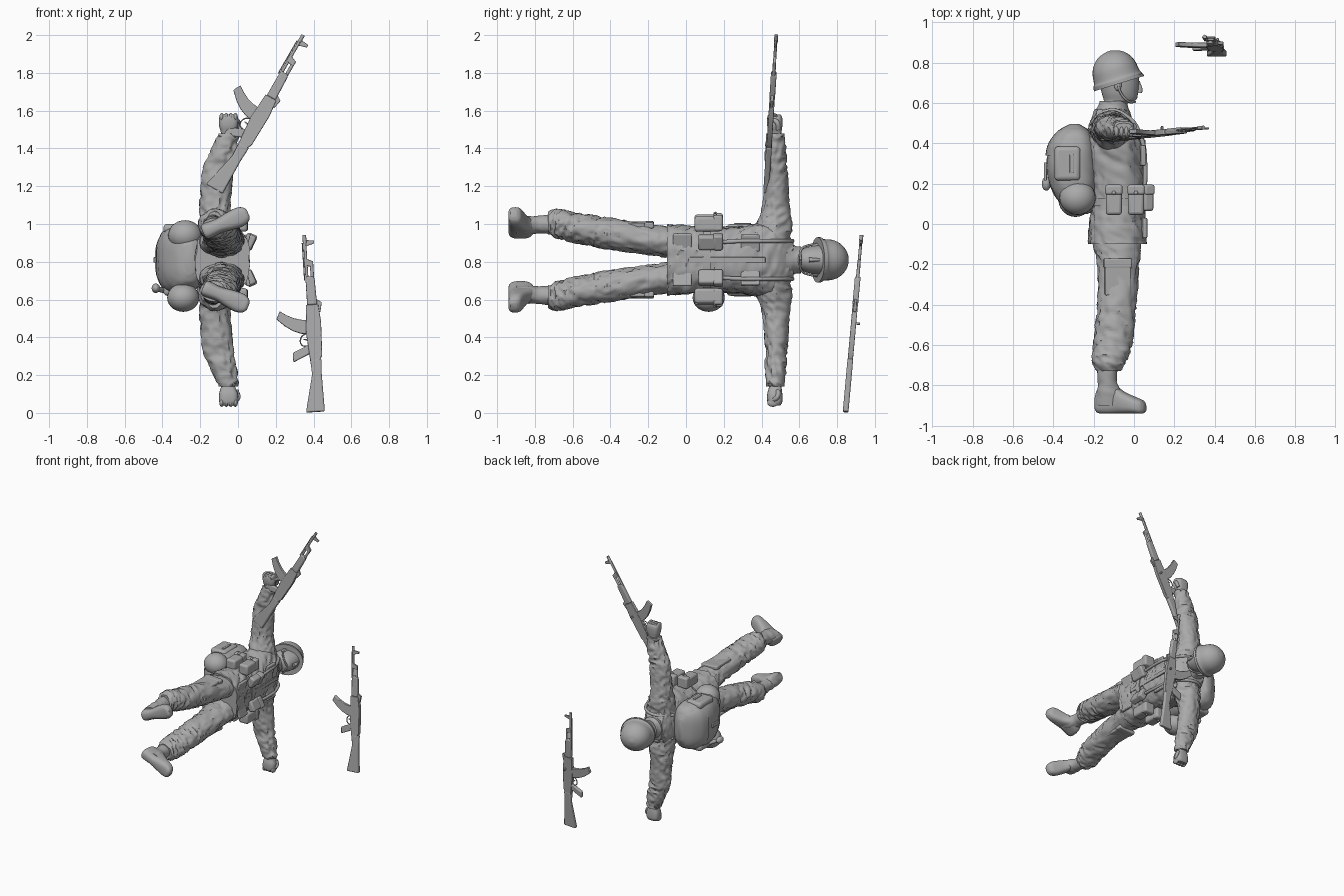
import bpy, bmesh, math
from mathutils import Matrix, Vector, noise

if "Cube" in bpy.data.objects:
    bpy.data.objects.remove(bpy.data.objects["Cube"])

grey = bpy.data.materials.new("plain_grey")
grey.use_nodes = True
grey.diffuse_color = (0.4, 0.4, 0.4, 1)
grey.node_tree.nodes["Principled BSDF"].inputs["Base Color"].default_value = grey.diffuse_color


def body_frame(side=1):
    """Centimetres, y towards the head, x towards the face, z out along one arm."""
    return Matrix.Translation((0, 0, 0.81)) @ Matrix.Diagonal((0.01, 0.01, 0.01 * side, 1))


BODY = body_frame()
SIDES = (("left", body_frame(1)), ("right", body_frame(-1)))


def finish(name, bm, frame, bevel=0.0):
    bm.transform(frame)
    bmesh.ops.recalc_face_normals(bm, faces=bm.faces)
    mesh = bpy.data.meshes.new(name)
    bm.to_mesh(mesh)
    bm.free()
    mesh.materials.append(grey)
    mesh.shade_smooth()
    mesh.set_sharp_from_angle(angle=math.radians(45))
    obj = bpy.data.objects.new(name, mesh)
    bpy.context.collection.objects.link(obj)
    if bevel:
        mod = obj.modifiers.new("soft_edges", "BEVEL")
        mod.width, mod.segments = bevel * 0.01, 3


def spline(a, b, c, d, t):
    return 0.5 * (2 * b + (c - a) * t + (2 * a - 5 * b + 4 * c - d) * t * t
                  + (3 * b - a - 3 * c + d) * t ** 3)


def loft(name, frame, axis, sections, fold=0.0, square=2.0, steps=6, sides=32):
    """Skin rings given as (position on axis, low, high, low, high)."""
    rows = [sections[0]] + list(sections) + [sections[-1]]
    rings = []
    for i in range(1, len(rows) - 2):
        for k in range(steps):
            rings.append([spline(*quad, k / steps) for quad in zip(*rows[i - 1:i + 3])])
    rings.append(rows[-1])
    others = [n for n in range(3) if n != axis]
    bm = bmesh.new()
    loops = []
    for pos, p0, p1, q0, q1 in rings:
        loop = []
        for s in range(sides):
            a = math.tau * s / sides
            c, d = (math.copysign(abs(f) ** (2 / square), f) for f in (math.cos(a), math.sin(a)))
            centre, p = Vector((0, 0, 0)), Vector((0, 0, 0))
            centre[axis] = p[axis] = pos
            centre[others[0]], centre[others[1]] = (p0 + p1) / 2, (q0 + q1) / 2
            p[others[0]] = centre[others[0]] + c * (p1 - p0) / 2
            p[others[1]] = centre[others[1]] + d * (q1 - q0) / 2
            if fold:
                # cloth creases
                crease = noise.noise(Vector((p.x + p.y, p.y - p.z * 0.6, p.z)) * 0.2)
                p += (p - centre).normalized() * fold * (0.5 - 2 * abs(crease))
            loop.append(bm.verts.new(p))
        loops.append(loop)
    for a, b in zip(loops, loops[1:]):
        for s in range(sides):
            n = (s + 1) % sides
            bm.faces.new((a[s], a[n], b[n], b[s]))
    bm.faces.new(loops[0])
    bm.faces.new(loops[-1])
    finish(name, bm, frame)


def even(*rows):
    """Sections symmetrical about the body's middle plane."""
    return [(y, x0, x1, -half, half) for y, x0, x1, half in rows]


def ball(name, frame, centre, radii):
    bm = bmesh.new()
    bmesh.ops.create_uvsphere(bm, u_segments=24, v_segments=14, radius=1)
    finish(name, bm, frame @ Matrix.Translation(centre) @ Matrix.Diagonal((*radii, 1)))


def box(name, frame, centre, size, bevel=1.0, turn=0.0):
    bm = bmesh.new()
    bmesh.ops.create_cube(bm, size=1)
    place = Matrix.Translation(centre) @ Matrix.Rotation(math.radians(turn), 4, "Y")
    finish(name, bm, frame @ place @ Matrix.Diagonal((*size, 1)), bevel)


def plate(name, frame, outline, thick, bevel=0.4):
    bm = bmesh.new()
    face = bm.faces.new([bm.verts.new((x, y, -thick / 2)) for x, y in outline])
    new = bmesh.ops.extrude_face_region(bm, geom=[face])["geom"]
    bmesh.ops.translate(bm, vec=(0, 0, thick),
                        verts=[v for v in new if isinstance(v, bmesh.types.BMVert)])
    finish(name, bm, frame, bevel)


def tube(name, frame, points, radius):
    curve = bpy.data.curves.new(name, "CURVE")
    curve.dimensions = "3D"
    curve.bevel_depth, curve.bevel_resolution = radius * 0.01, 3
    curve.use_fill_caps = True
    path = curve.splines.new("BEZIER")
    path.bezier_points.add(len(points) - 1)
    for knot, p in zip(path.bezier_points, points):
        knot.co = frame @ Vector(p)
        knot.handle_left_type = knot.handle_right_type = "AUTO"
    curve.materials.append(grey)
    bpy.context.collection.objects.link(bpy.data.objects.new(name, curve))


# Jacket, collar and belt
loft("jacket", BODY, 1, even((-10, -22.5, 6, 18.5), (0, -22, 5.5, 18), (12, -21, 5, 16.5),
     (25, -23, 5, 17), (38, -24, 4, 19), (46, -23, 2, 19), (52, -21, -1, 15), (57, -19, -4, 9)),
     fold=1.2, square=2.5, steps=8, sides=64)
loft("collar", BODY, 1, even((53, -21, -1, 10), (58, -18, -3, 7.5), (61, -17, -4, 7)), fold=0.4)
loft("belt", BODY, 1, even((9, -22, 6, 17.5), (13, -22, 6, 17.5)), square=2.5)
box("jacket_placket", BODY, (5, 22, 0), (1.2, 40, 3), 0.3)

# Head and helmet
loft("head", BODY, 1, even((54, -15, -5, 6), (60, -15, -3, 5.5), (61.5, -15, 1, 5.8), (65, -16, 2, 7),
     (70, -17, 2.5, 7.7), (75, -17, 2, 7.7), (79, -14, -1, 5)))
loft("nose", BODY, 1, even((65, 1, 4, 1.3), (67, 1, 4.2, 1.1), (71, 1, 2.8, 0.7)))
tilt = BODY @ Matrix.Translation((-8, 71, 0)) @ Matrix.Rotation(math.radians(17), 4, "Z")
loft("helmet", tilt, 1, even((-1, -12.5, 12.5, 11.7), (0.5, -12.5, 12.5, 11.7), (2, -11.8, 11.8, 11),
     (7, -11, 11, 10.5), (11, -9, 9, 8.5), (14, -5.5, 5.5, 5), (15.4, -1, 1, 1)))
loft("helmet_brim", tilt, 1, even((-1.5, -12.8, 13.2, 12), (0, -12.8, 13, 12)))

for side, frame in SIDES:
    # Arm and fist
    loft(side + "_sleeve", frame, 2, [(8, -22, 0, 36, 55), (18, -21, -2, 37, 56),
         (26, -20.5, -4, 40, 55), (38, -19.5, -3.5, 41.5, 54), (48, -18.5, -2.5, 42, 53.5),
         (56, -15, -1, 42, 53), (64, -11.5, 0, 42.5, 52), (67, -10.5, -0.5, 43, 51.5)],
         fold=1.2, sides=48, steps=8)
    loft(side + "_hand", frame, 2, [(63, -9, -1.5, 44, 50), (67, -9, -1.5, 44, 50.5),
         (71, -10, 0, 43, 51), (75, -10, 0, 43, 51), (77, -9, -1, 44, 50)], square=3)
    for i in range(4):
        ball(f"{side}_finger_{i}", frame, (-8.6 + 2.4 * i, 46, 75.5), (1.3, 3, 2.3))
    tube(side + "_thumb", frame, [(-1, 49, 69), (0, 48, 73), (-3, 44, 74)], 1.3)
    box(side + "_cuff", frame, (-5.6, 47.2, 65.5), (9.5, 8, 3), 2.5)

    # Trouser leg and boot
    loft(side + "_trouser_leg", frame, 1, [(0, -20, 3, 0, 16.5), (-10, -20, 3, 1.5, 17.5),
         (-20, -18, 2.5, 3, 18.5), (-40, -18, 1, 5.5, 22), (-50, -19, 0, 7.5, 23.5),
         (-60, -20, -1, 9.5, 25), (-66, -20.5, -3, 11, 26.5), (-70, -20, -5, 12, 26.5),
         (-73, -18, -7, 13.5, 25)], fold=1.3, sides=48, steps=8)
    box(side + "_thigh_pocket", frame, (-8, -28, 18.7), (13, 15, 2.5), 0.8, 4)
    box(side + "_thigh_flap", frame, (-8, -19.5, 18.6), (14, 5, 3), 0.8, 4)
    loft(side + "_boot_shaft", frame, 1, [(-69, -19, -8, 14, 24), (-78, -18, -8.5, 14, 23.5),
         (-84, -18.5, -6, 13.5, 23), (-90, -19, -5, 13.5, 22)], fold=0.4)
    toe_out = frame @ Matrix.Translation((-18.5, 0, 14.5)) @ Matrix.Rotation(math.radians(-23), 4, "Y")
    loft(side + "_boot_foot", toe_out, 0, [(0, -93, -85, -3, 3), (2, -94, -81, -4.3, 4.3),
         (9, -94, -80, -4, 4), (15, -94, -83.5, -4.8, 4.8), (21, -94, -86, -5.2, 5.2),
         (24.5, -94, -87.5, -4, 4), (26, -93, -89.5, -2, 2)], square=2.8)

    # Webbing, pouches and pockets
    tube(side + "_shoulder_strap", frame, [(5, 12, 9), (5.5, 30, 10), (3.5, 43, 10),
         (-3, 53, 10), (-13, 56, 10), (-22, 47, 9)], 1.1)
    for part, x, out in (("rear", -10, 20), ("front", 1, 19)):
        box(f"{side}_{part}_pouch", frame, (x, 11.5, out), (8, 14, 8), 1.5)
        box(f"{side}_{part}_pouch_flap", frame, (x, 17, out + 0.5), (8.6, 5, 8.5), 1.2)
        ball(f"{side}_{part}_pouch_button", frame, (x, 15.5, out + 4.7), (1, 1, 0.8))
    box(side + "_belly_pouch", frame, (6, 13, 9.5), (5, 13, 8), 1.2, 25)
    box(side + "_belly_pouch_flap", frame, (6.3, 17, 9.7), (5.3, 5, 8.5), 1, 25)
    box(side + "_chest_pocket", frame, (3.8, 34, 9), (2, 10, 9), 0.6, 15)
    box(side + "_skirt_pocket", frame, (4.6, -2, 9.5), (2, 10, 9), 0.6, 15)
    box(side + "_pack_pocket", frame, (-33, 30, 16.5), (13, 17, 5), 2)
    box(side + "_pack_pocket_tab", frame, (-31, 30, 19), (2, 9, 1), 0.3)
    tube(side + "_chin_strap", frame, [(-8, 73, 8.5), (-7, 66, 8), (-3, 61, 5.5), (0.5, 60.5, 0)], 0.6)
    ball(side + "_ear", frame, (-8, 69, 7.5), (1.8, 3, 1.2))

# Backpack with its hanging gear
loft("backpack", BODY, 1, even((5, -29, -23, 8), (7, -33, -20, 12), (12, -38, -19, 15.5),
     (20, -42, -18, 17.5), (30, -43.5, -18, 18), (40, -41, -19, 17.5), (46, -37, -22, 14.5),
     (49, -32, -27, 8)), fold=0.4, square=2.7)
loft("backpack_lid", BODY, 1, even((34, -44, -20, 16), (40, -42.5, -20, 16.5), (46, -38, -22, 14),
     (49.5, -32, -27, 8)), square=2.7)
ball("canteen", BODY, (-29, 12, -20), (8.5, 8.5, 7.5))
ball("mess_tin", BODY, (-28, 13, 13), (9, 8.5, 8))
tube("shovel_handle", BODY, [(-36, 31, -17), (-40, 24, -16), (-44, 18, -15)], 1.4)
ball("shovel_grip", BODY, (-43.5, 20, -15), (2.2, 3.5, 2.5))
box("backpack_buckle", BODY, (-44, 26, 0), (1.5, 9, 3), 0.4)


def rifle(name, butt, muzzle):
    """Local x runs butt to muzzle, y towards the sights, z across."""
    along = (Vector(muzzle) - Vector(butt)).normalized()
    up = Vector((1, 0, 0))
    up = (up - along * up.dot(along)).normalized()
    frame = Matrix((along, up, along.cross(up))).transposed().to_4x4()
    frame = Matrix.Translation(butt) @ frame @ Matrix.Scale(0.01, 4)

    def barrel(part, start, end, height, radius):
        loft(name + part, frame, 0, [(t, height - radius, height + radius, -radius, radius)
                                     for t in (start, end)], steps=1, sides=16)

    plate(name + "_stock", frame, [(0, -5), (0, 5), (20, 4.6), (28, 5), (28, -1), (20, -0.5)], 3, 0.8)
    plate(name + "_receiver", frame, [(27, -1), (27, 4), (30, 5.5), (48, 6), (57, 5), (57, -1.5),
                                      (42, -2.3)], 2.8)
    plate(name + "_grip", frame, [(31, -1), (36, -1), (32, -10), (27, -10)], 2.4, 0.7)
    tube(name + "_trigger_guard", frame, [(35, -2, 0), (36, -5, 0), (40, -5, 0), (42, -2, 0)], 0.35)
    plate(name + "_trigger", frame, [(38, -1), (39, -1), (39.2, -4), (38.6, -4)], 0.6, 0.1)
    # Curved magazine
    rear = [(41.5 + 9 * f * f, -1 - 16.5 * f) for f in (0, 0.25, 0.5, 0.75, 1)]
    front = [(49 + 5.5 * f * f, -1 - 14.5 * f) for f in (1, 0.75, 0.5, 0.25, 0)]
    plate(name + "_magazine", frame, rear + front, 2.2)
    plate(name + "_handguard", frame, [(57, -0.8), (57, 4.5), (71, 4), (72, 3), (72, -0.6)], 3, 0.8)
    plate(name + "_rear_sight", frame, [(53, 4), (53, 6), (58, 7), (60, 4)], 1.6, 0.2)
    plate(name + "_front_sight", frame, [(88, 0), (89.5, 5), (91, 5), (91.5, 0)], 0.9, 0.2)
    plate(name + "_gas_block", frame, [(78, -1), (77, 3.8), (80, 3.8), (82, -1)], 1.6, 0.3)
    barrel("_gas_tube", 70, 79, 2.9, 0.9)
    barrel("_barrel", 56, 94, 0, 0.8)
    barrel("_muzzle", 90, 94.2, 0, 1.0)
    barrel("_cleaning_rod", 70, 90, -1.3, 0.3)
    box(name + "_bolt_handle", frame, (47, 3.5, 2), (1.2, 1.2, 3), 0.3)


rifle("held_rifle", (-0.125, 0.425, 1.185), (0.345, 0.478, 2.0))
rifle("spare_rifle", (0.41, 0.845, 0.005), (0.35, 0.93, 0.95))
